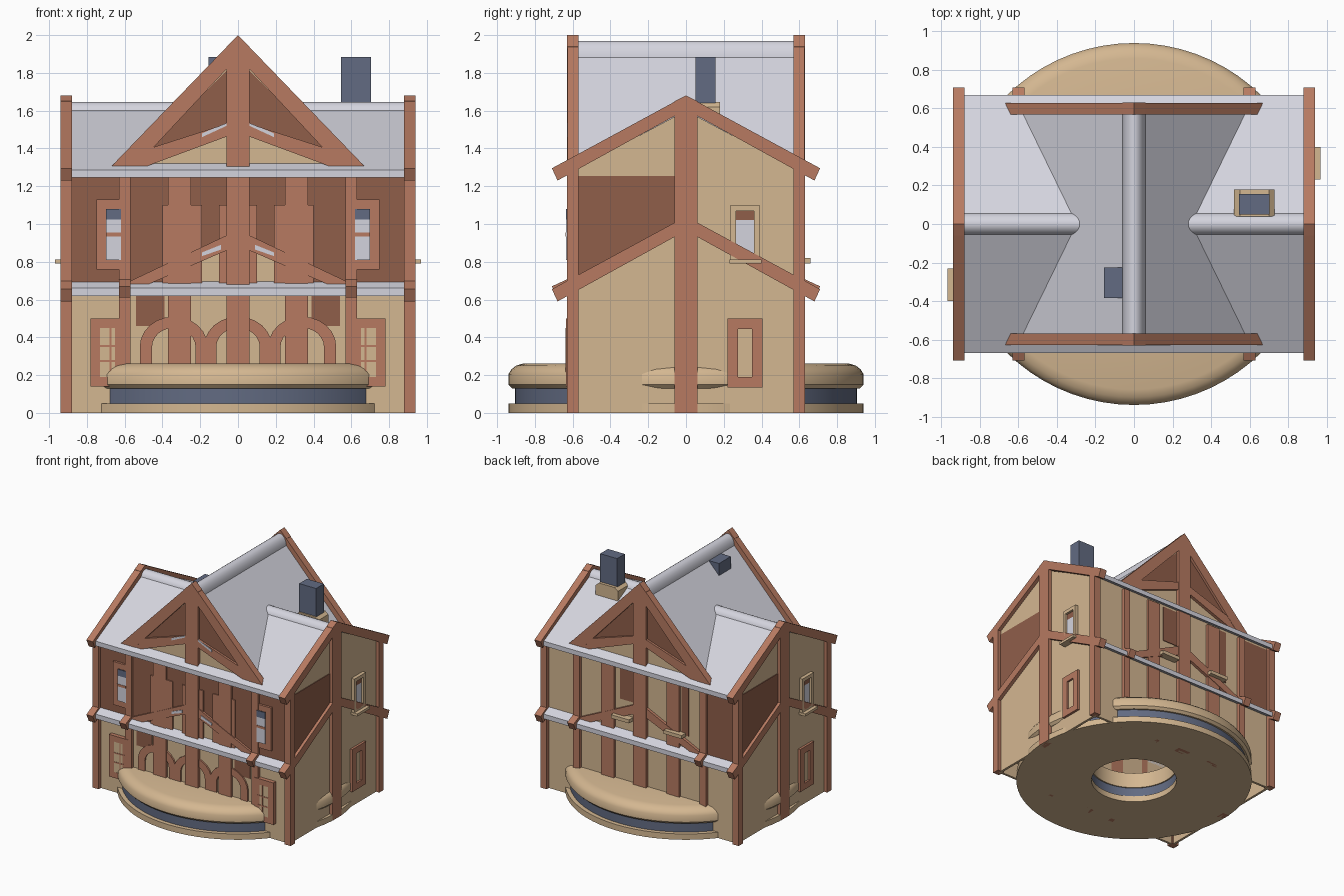
import bpy, bmesh, math

if "Cube" in bpy.data.objects:
    bpy.data.objects.remove(bpy.data.objects["Cube"])

# ---- colours ----
def material(name, r, g, b):
    m = bpy.data.materials.new(name)
    lin = lambda c: ((c / 255 + 0.055) / 1.055) ** 2.4
    m.diffuse_color = (lin(r), lin(g), lin(b), 1)
    m.use_nodes = True
    m.node_tree.nodes["Principled BSDF"].inputs["Base Color"].default_value = m.diffuse_color
    return m

WOOD = material("terracotta timber", 183, 122, 97)
BROWN = material("dark brown panel", 144, 94, 74)
TAN = material("tan plaster", 212, 183, 145)
ROOF = material("pale grey roof", 212, 212, 222)
SLATE = material("slate blue", 98, 107, 130)

ONE = [(1, 1)]
LR = [(1, 1), (-1, 1)]              # left and right
FB = [(1, 1), (1, -1)]              # front and back
TURN = [(1, 1), (-1, -1)]           # half turn about z
ALL = LR + [(1, -1), (-1, -1)]

# ---- helpers ----
def finish(name, bm, mat, smooth=False):
    bmesh.ops.recalc_face_normals(bm, faces=bm.faces)
    me = bpy.data.meshes.new(name)
    bm.to_mesh(me)
    bm.free()
    me.materials.append(mat)
    ob = bpy.data.objects.new(name, me)
    bpy.context.collection.objects.link(ob)
    if smooth:
        bpy.ops.object.select_all(action='DESELECT')
        ob.select_set(True)
        bpy.context.view_layer.objects.active = ob
        bpy.ops.object.shade_smooth_by_angle(angle=math.radians(40))
    return ob

def prism(name, mat, axis, polys, a, b, signs=ONE, smooth=False):
    """Extrude polygons along x (points are y,z) or y (points are x,z), with mirrored copies."""
    bm = bmesh.new()
    for sx, sy in signs:
        for pts in polys:
            rings = []
            for d in (a, b):
                co = [(d, u, v) if axis == 'x' else (u, d, v) for u, v in pts]
                rings.append([bm.verts.new((x * sx, y * sy, z)) for x, y, z in co])
            n = len(pts)
            bm.faces.new(rings[0])
            bm.faces.new(rings[1][::-1])
            for i in range(n):
                j = (i + 1) % n
                bm.faces.new((rings[0][i], rings[1][i], rings[1][j], rings[0][j]))
    return finish(name, bm, mat, smooth)

def rect(u0, u1, v0, v1):
    return [(u0, v0), (u1, v0), (u1, v1), (u0, v1)]

def frame(u0, u1, v0, v1, w):
    return [rect(u0, u0 + w, v0, v1), rect(u1 - w, u1, v0, v1),
            rect(u0 + w, u1 - w, v0, v0 + w), rect(u0 + w, u1 - w, v1 - w, v1)]

def arc(cx, cz, rx, rz, n=12):
    return [(cx + rx * math.cos(math.pi * i / n), cz + rz * math.sin(math.pi * i / n)) for i in range(n + 1)]

def chevron(w, peak, drop, t):
    return [(-w, peak - drop), (0, peak), (w, peak - drop),
            (w, peak - drop - t), (0, peak - t), (-w, peak - drop - t)]

def ring(name, mat, profile):
    bm = bmesh.new()
    vs = [bm.verts.new((r, 0, z)) for r, z in profile]
    es = [bm.edges.new((vs[i], vs[(i + 1) % len(vs)])) for i in range(len(vs))]
    bmesh.ops.spin(bm, geom=vs + es, cent=(0, 0, 0), axis=(0, 0, 1),
                   angle=2 * math.pi, steps=72, use_duplicate=False)
    bmesh.ops.remove_doubles(bm, verts=bm.verts, dist=1e-4)
    return finish(name, bm, mat, True)

# ---- round base ----
ring("base_lower_disc", TAN, [(.34, 0), (.94, 0), (.94, .05), (.34, .05)])
ring("base_band", SLATE, [(.35, .05), (.905, .05), (.905, .13), (.35, .13)])
ring("base_upper_disc", TAN, [(.34, .13), (.92, .13), (.94, .15), (.94, .205),
                              (.925, .23), (.90, .25), (.86, .262), (.34, .262)])

# ---- walls ----
prism("front_back_wall", TAN, 'y',
      [[(-.91, 0), (.91, 0), (.91, 1.28), (.6, 1.28), (0, 1.92), (-.6, 1.28), (-.91, 1.28)]],
      -.60, -.58, FB)
prism("side_wall", TAN, 'x',
      [[(-.6, 0), (.6, 0), (.6, 1.28), (0, 1.6), (-.6, 1.28)]], .89, .91, LR)
prism("side_brown_panel", BROWN, 'x',
      [[(-.57, .70), (-.06, .96), (-.06, 1.255), (-.57, 1.255)]], .908, .916, TURN)
prism("front_brown_panel", BROWN, 'y',
      [rect(.25, .88, .66, 1.26), rect(.06, .25, .86, 1.26)], -.606, -.60, LR)
prism("back_brown_panel", BROWN, 'y',
      [rect(-.88, -.63, .66, 1.26), rect(-.45, -.38, .8, 1.26), rect(.06, .2, .95, 1.26)], .60, .606)
prism("front_lower_panel", BROWN, 'y', [rect(.39, .54, .46, .62), rect(.18, .22, .25, .40)], -.606, -.60, LR)

# ---- roofs ----
prism("main_roof", ROOF, 'x', [chevron(.67, 1.63, .345, .04)], -.89, .89)
prism("cross_gable_roof", ROOF, 'y', [chevron(.62, 1.945, .655, .04)], -.59, .59)
prism("main_ridge_cap", ROOF, 'x', [arc(0, 1.575, .06, .072)], .25, .89, LR, True)
prism("cross_ridge_cap", ROOF, 'y', [arc(0, 1.87, .06, .10)], -.58, .58, ONE, True)
prism("lower_eave", ROOF, 'x',
      [[(-.58, .705), (-.67, .66), (-.67, .62), (-.58, .665)]], -.89, .89, FB)

# ---- side timbers ----
prism("corner_post", WOOD, 'x', [rect(-.63, -.57, 0, 1.31)], .88, .94, ALL)
prism("side_centre_post", WOOD, 'x',
      [[(-.06, 0), (.06, 0), (.06, 1.65), (0, 1.68), (-.06, 1.65)]], .88, .94, LR)
for label, top in (("upper", 1.68), ("lower", 1.04)):
    prism(label + "_side_rafters", WOOD, 'x',
          [[(0, top), (.71, top - .385), (.68, top - .45), (0, top - .075)]], .88, .94, ALL)

# ---- gable timbers ----
prism("gable_centre_post", WOOD, 'y',
      [[(-.06, 0), (.06, 0), (.06, 1.94), (0, 2.0), (-.06, 1.94)]], -.63, -.57, FB)
prism("gable_rafter", WOOD, 'y', [[(0, 2.0), (.69, 1.285), (.56, 1.285), (0, 1.885)]], -.628, -.57, ALL)
prism("gable_brace", WOOD, 'y', [[(0, 1.55), (.50, 1.39), (.62, 1.285), (.54, 1.285), (0, 1.485)]],
      -.626, -.58, ALL)
prism("gable_brown_panel", BROWN, 'y', [[(0, 1.87), (.5, 1.38), (0, 1.53)]], -.607, -.60, ALL)
prism("brace_grey_strip", ROOF, 'y',
      [[(.06, 1.52), (.06, 1.535), (.19, 1.48), (.19, 1.46)],
       [(.09, .865), (.09, .89), (.19, .85), (.19, .83)]], -.630, -.624, LR)

# ---- front and back wall timbers ----
prism("outer_wall_post", WOOD, 'y', [rect(.57, .63, 0, 1.26)], -.63, -.58, ALL)
prism("post_bracket", WOOD, 'x', [[(-.58, .73), (-.71, .67), (-.68, .61), (-.58, .66)]], .57, .63, ALL)
prism("inner_wall_post", WOOD, 'y', [rect(.25, .37, 0, 1.26)], -.62, -.58, ALL)
prism("post_side_board", WOOD, 'y',
      [rect(.19, .25, .66, 1.10), rect(.37, .40, .66, 1.10), rect(.06, .1, .66, 1.10)], -.615, -.60, LR)
prism("lower_brace", WOOD, 'y', [[(.06, .94), (.06, .86), (.5, .67), (.63, .67)]], -.624, -.59, ALL)
prism("arcade_arch", WOOD, 'y',
      [arc(c, .35, .18, .16) + arc(c, .35, .115, .10)[::-1] for c in (-.34, 0, .34)], -.614, -.59)
prism("arcade_leg", WOOD, 'y',
      [rect(c + s * .1475 - .0325, c + s * .1475 + .0325, .2, .35)
       for c in (-.34, 0, .34) for s in (-1, 1)], -.613, -.59)
prism("back_sill", TAN, 'y', [rect(.08, .25, .79, .82), rect(-.42, -.25, .79, .82)], .59, .66)

# ---- front windows ----
prism("front_upper_window_frame", WOOD, 'y', frame(.575, .75, .76, 1.13, .05), -.625, -.59, LR)
prism("front_upper_window_pane", ROOF, 'y', [rect(.62, .70, .81, 1.025)], -.634, -.626, LR)
prism("front_upper_window_blind", SLATE, 'y', [rect(.62, .70, 1.025, 1.08)], -.634, -.626, LR)
prism("front_upper_window_bar", WOOD, 'y', [rect(.62, .70, .935, .955)], -.637, -.62, LR)
prism("front_lower_window_frame", WOOD, 'y', frame(.60, .78, .14, .50, .05), -.635, -.59, LR)
prism("front_lower_window_pane", TAN, 'y', [rect(.62, .73, .19, .45)], -.634, -.626, LR)
prism("front_lower_window_bars", WOOD, 'y',
      [rect(.63, .73, .27, .28), rect(.63, .73, .35, .36), rect(.67, .68, .19, .45)], -.637, -.62, LR)

# ---- side windows ----
prism("side_upper_window_frame", TAN, 'x', frame(.235, .39, .80, 1.10, .03), .90, .94, TURN)
prism("side_upper_window_pane", ROOF, 'x', [rect(.265, .36, .83, 1.02)], .912, .92, TURN)
prism("side_upper_window_blind", BROWN, 'x', [rect(.265, .36, 1.02, 1.07)], .912, .92, TURN)
prism("side_upper_window_sill", TAN, 'x', [rect(.23, .40, .79, .812)], .90, .97, TURN)
prism("side_lower_window_frame", WOOD, 'x', frame(.22, .405, .135, .50, .055), .90, .93, TURN)
prism("side_lower_window_pane", TAN, 'x', [rect(.27, .36, .19, .45)], .908, .914, TURN)

# ---- chimneys ----
prism("chimney", SLATE, 'y', [rect(.545, .705, 1.45, 1.885)], .05, .155)
prism("chimney_base", TAN, 'y',
      [[(.52, 1.5), (.73, 1.5), (.73, 1.62), (.70, 1.645), (.55, 1.645), (.52, 1.62)]], .04, .18)
prism("gable_chimney", SLATE, 'y', [rect(-.155, -.06, 1.3, 1.885)], -.385, -.225)
